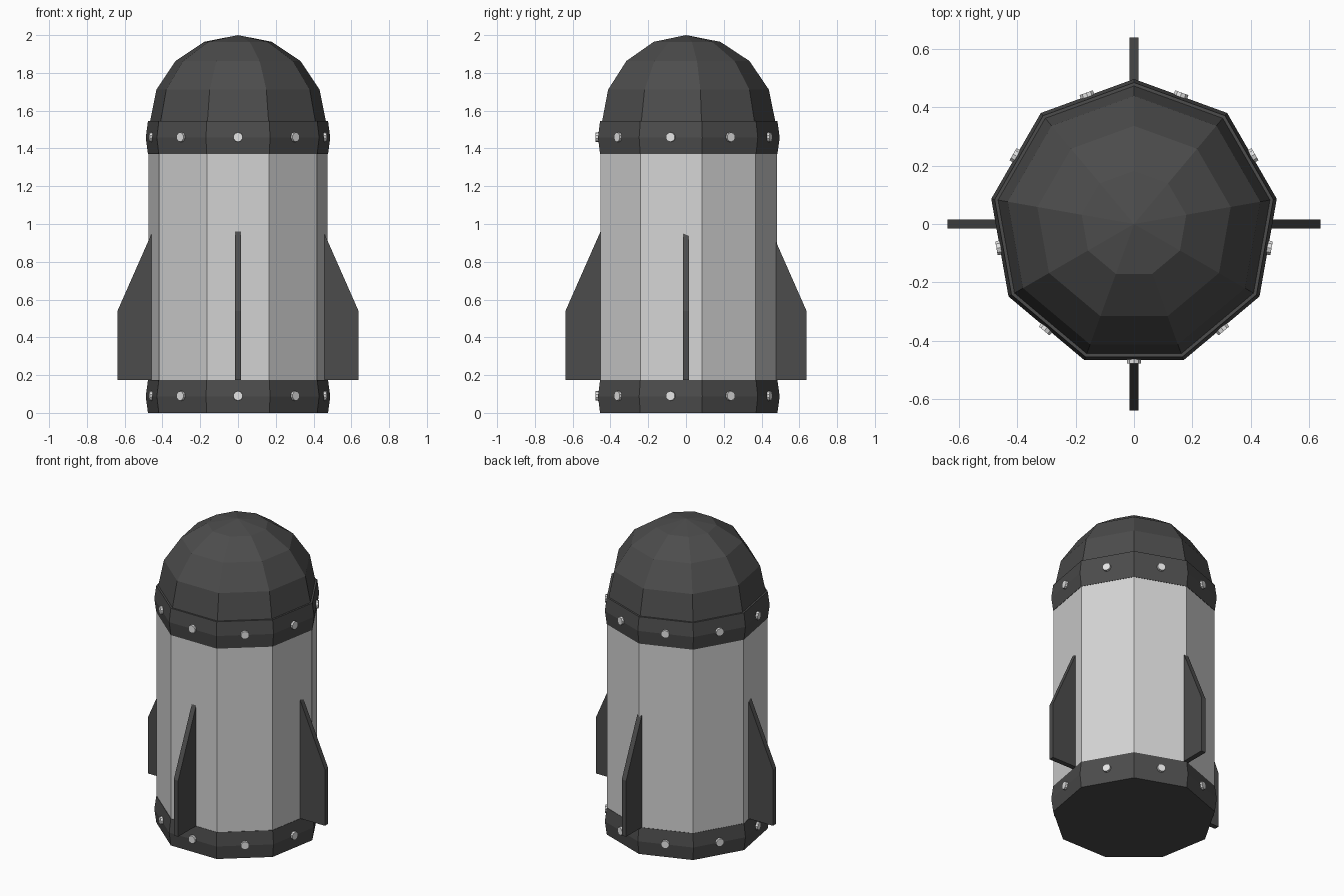
import bpy
import bmesh
import math
from mathutils import Matrix, Vector

cube = bpy.data.objects.get("Cube")
if cube:
    bpy.data.objects.remove(cube, do_unlink=True)

SIDES = 9
STEP = 2 * math.pi / SIDES


def material(name, value):
    mat = bpy.data.materials.new(name)
    mat.use_nodes = True
    color = (value, value, value, 1)
    mat.diffuse_color = color
    mat.node_tree.nodes["Principled BSDF"].inputs["Base Color"].default_value = color
    return mat


dark = material("dark grey metal", 0.072)
light = material("light grey hull", 0.65)
silver = material("silver rivet", 0.78)


def finish(name, bm, mat):
    bmesh.ops.recalc_face_normals(bm, faces=bm.faces)
    mesh = bpy.data.meshes.new(name)
    bm.to_mesh(mesh)
    bm.free()
    mesh.materials.append(mat)
    obj = bpy.data.objects.new(name, mesh)
    bpy.context.collection.objects.link(obj)
    return obj


def lathe(name, profile, mat):
    """Turn a (radius, z) profile into a nine-sided shell, a corner at the back."""
    bm = bmesh.new()
    rings = []
    for r, z in profile:
        if r == 0:
            rings.append([bm.verts.new((0, 0, z))] * SIDES)
        else:
            angles = [math.pi / 2 + i * STEP for i in range(SIDES)]
            rings.append([bm.verts.new((r * math.cos(a), r * math.sin(a), z)) for a in angles])
    for low, high in zip(rings, rings[1:]):
        for i in range(SIDES):
            j = (i + 1) % SIDES
            corners = dict.fromkeys((low[i], low[j], high[j], high[i]))
            bm.faces.new(list(corners))
    return finish(name, bm, mat)


# Hull
lathe("hull", [(0.482, 0.1), (0.482, 1.45)], light)

# Domed nose
dome = [(0.475 * math.cos(t), 1.532 + 0.468 * math.sin(t))
        for t in (math.radians(22.5 * k) for k in range(4))]
lathe("nose_dome", [(0.475, 1.48)] + dome + [(0, 2.0)], dark)


# Bands with a slight ridge at mid height
def band(name, z0, z1):
    mid = (z0 + z1) / 2
    return lathe(name, [(0, z0), (0.484, z0), (0.496, mid), (0.484, z1), (0.44, z1)], dark)


band("lower_band", 0, 0.174)
band("upper_band", 1.37, 1.545)


# Rivets at the middle of each band face
def rivets(name, z):
    bm = bmesh.new()
    for i in range(SIDES):
        a = -math.pi / 2 + i * STEP
        out = Vector((math.cos(a), math.sin(a), 0))
        place = Matrix.Translation(out * 0.462 + Vector((0, 0, z)))
        turn = out.to_track_quat('Z', 'Y').to_matrix().to_4x4()
        bmesh.ops.create_cone(bm, cap_ends=True, segments=10, radius1=0.027,
                              radius2=0.025, depth=0.032, matrix=place @ turn)
    return finish(name, bm, silver)


rivets("lower_rivets", 0.09)
rivets("upper_rivets", 1.46)

# Four fins
outline = [(0.42, 0.175), (0.638, 0.175), (0.638, 0.54), (0.42, 1.034)]
for side, angle in (("left", 0), ("back", 90), ("right", 180), ("front", 270)):
    bm = bmesh.new()
    face = bm.faces.new([bm.verts.new((x, -0.016, z)) for x, z in outline])
    grown = bmesh.ops.extrude_face_region(bm, geom=[face])
    verts = [v for v in grown["geom"] if isinstance(v, bmesh.types.BMVert)]
    bmesh.ops.translate(bm, vec=(0, 0.032, 0), verts=verts)
    bmesh.ops.rotate(bm, matrix=Matrix.Rotation(math.radians(angle), 3, 'Z'), verts=bm.verts)
    finish(side + "_fin", bm, dark)
